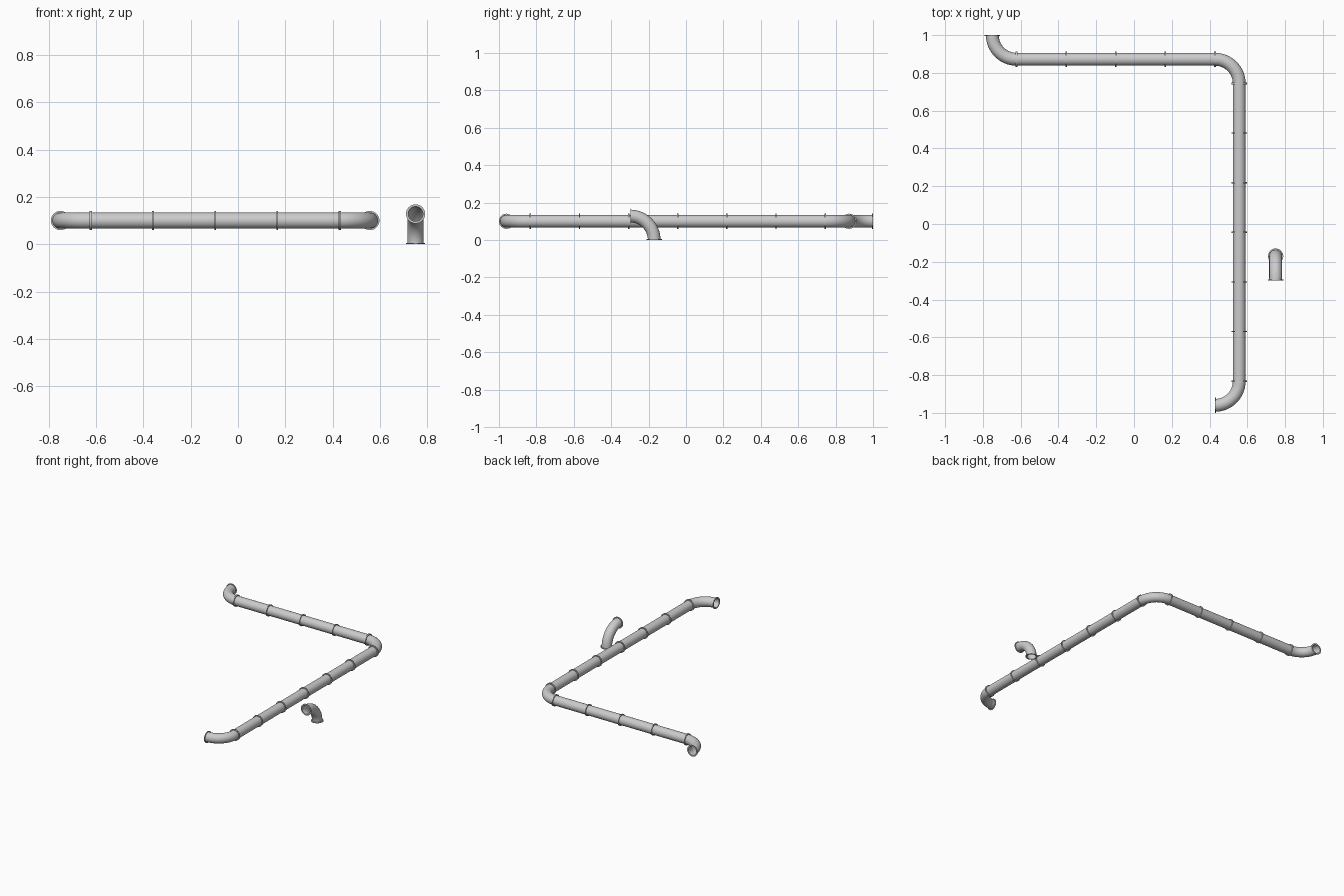
import bpy, bmesh, math
from mathutils import Vector

if "Cube" in bpy.data.objects:
    bpy.data.objects.remove(bpy.data.objects["Cube"])

R_PIPE, R_BORE, R_FLANGE, BEND = 0.034, 0.031, 0.0405, 0.128
Z = 0.1
SIDES = 32


def sweep(name, frames, outer, inner):
    """Hollow tube through (point, tangent, side) frames."""
    bm = bmesh.new()
    rings = []
    for p, t, s in frames:
        b = t.cross(s)
        pair = []
        for r in (outer, inner):
            pair.append([bm.verts.new(p + r * (math.cos(a) * s + math.sin(a) * b))
                         for a in (2 * math.pi * i / SIDES for i in range(SIDES))])
        rings.append(pair)

    def bridge(a, b):
        for i in range(SIDES):
            j = (i + 1) % SIDES
            bm.faces.new((a[i], a[j], b[j], b[i]))

    for k in range(len(rings) - 1):
        bridge(rings[k][0], rings[k + 1][0])
        bridge(rings[k + 1][1], rings[k][1])
    bridge(rings[0][1], rings[0][0])
    bridge(rings[-1][0], rings[-1][1])
    bmesh.ops.recalc_face_normals(bm, faces=bm.faces)
    me = bpy.data.meshes.new(name)
    bm.to_mesh(me)
    bm.free()
    ob = bpy.data.objects.new(name, me)
    bpy.context.collection.objects.link(ob)
    bpy.ops.object.select_all(action='DESELECT')
    ob.select_set(True)
    bpy.context.view_layer.objects.active = ob
    bpy.ops.object.shade_smooth_by_angle(angle=math.radians(40))
    return ob


def straight(name, a, b, outer=R_PIPE, inner=R_BORE):
    t = (b - a).normalized()
    s = t.orthogonal().normalized()
    return sweep(name, [(a, t, s), (b, t, s)], outer, inner)


def flange(name, p, t, width=0.007):
    straight(name, p - t * width / 2, p + t * width / 2, R_FLANGE, R_BORE)


def elbow(name, start, d0, d1, steps=16):
    """Quarter bend from direction d0 into direction d1; returns its end."""
    side = d0.cross(d1)
    frames = []
    for i in range(steps + 1):
        a = math.pi / 2 * i / steps
        p = start + BEND * (math.sin(a) * d0 + (1 - math.cos(a)) * d1)
        frames.append((p, math.cos(a) * d0 + math.sin(a) * d1, side))
    sweep(name, frames, R_PIPE, R_BORE)
    return frames[-1][0]


def run(name, a, b, count):
    """Straight pipe lengths with a flange at every joint."""
    t = (b - a).normalized()
    for i in range(count + 1):
        p = a.lerp(b, i / count)
        flange(f"{name}_flange_{i}", p, t, 0.009 if i in (0, count) else 0.007)
        if i < count:
            straight(f"{name}_pipe_{i}", p, a.lerp(b, (i + 1) / count))


X, Y, UP = Vector((1, 0, 0)), Vector((0, 1, 0)), Vector((0, 0, 1))
LIP = 0.005

# back end elbow and back run
start = Vector((-0.75, 1.0, Z))
flange("back_end_flange", start - Y * LIP / 2, Y, LIP)
a = elbow("back_elbow", start, -Y, X)
b = Vector((0.557 - BEND, a.y, Z))
run("back_run", a, b, 4)

# corner elbow and side run
c = elbow("corner_elbow", b, X, -Y)
d = Vector((c.x, -0.96 + BEND, Z))
run("side_run", c, d, 6)

# front end elbow
e = elbow("front_elbow", d, -Y, -X)
flange("front_end_flange", e + X * LIP / 2, X, LIP)

# loose elbow standing on the ground
base = Vector((0.75, -0.17, 0))
flange("loose_base_flange", base + UP * LIP / 2, UP, LIP)
tip = elbow("loose_elbow", base, UP, -Y)
flange("loose_tip_flange", tip + Y * LIP / 2, Y, LIP)
